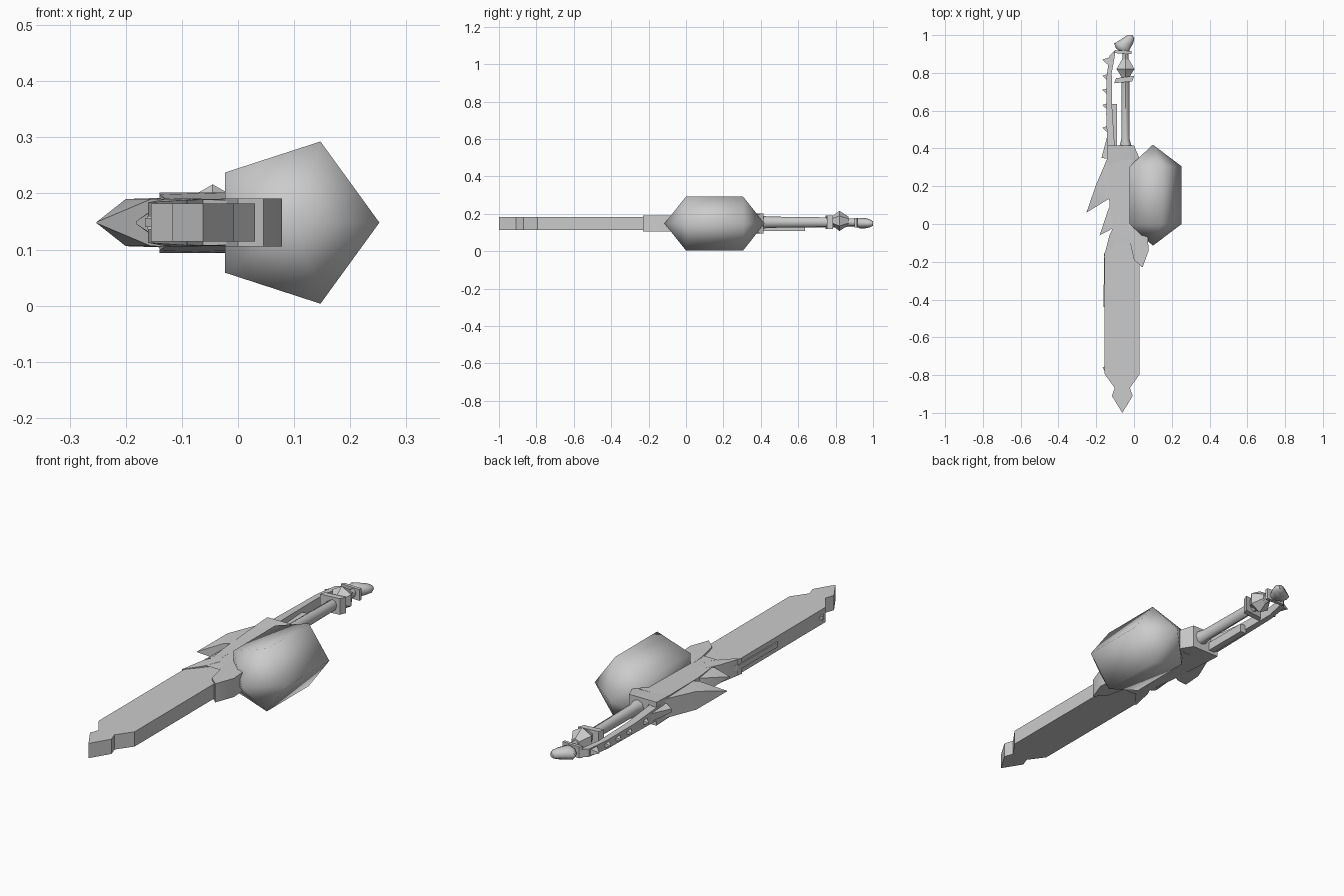
import bpy, bmesh, math

grey = bpy.data.materials.new("light grey")
grey.diffuse_color = (0.6, 0.6, 0.6, 1)
MID = 0.148


def finish(name, bm, angle=35):
    bmesh.ops.recalc_face_normals(bm, faces=bm.faces)
    me = bpy.data.meshes.new(name)
    bm.to_mesh(me)
    bm.free()
    ob = bpy.data.objects.new(name, me)
    bpy.context.collection.objects.link(ob)
    me.materials.append(grey)
    bpy.ops.object.select_all(action='DESELECT')
    ob.select_set(True)
    bpy.context.view_layer.objects.active = ob
    bpy.ops.object.shade_smooth_by_angle(angle=math.radians(angle))
    return ob


def slab(name, outline, half, mid=MID):
    """Flat plate from an (x, y[, own half height]) outline."""
    bm = bmesh.new()
    rows = []
    for s in (-1, 1):
        rows.append([bm.verts.new((p[0], p[1], mid + s * (p[2] if len(p) > 2 else half)))
                     for p in outline])
    n = len(outline)
    caps = [bm.faces.new(r) for r in rows]
    for i in range(n):
        j = (i + 1) % n
        bm.faces.new((rows[0][i], rows[0][j], rows[1][j], rows[1][i]))
    bmesh.ops.triangulate(bm, faces=caps)
    return finish(name, bm)


def spindle(name, rings, sides, angle=50, phase=0.0):
    """Rings along y: (x, y, z, x radius, z radius); zero radius makes a point."""
    bm = bmesh.new()
    loops = []
    for x, y, z, rx, rz in rings:
        if rx == 0:
            loops.append([bm.verts.new((x, y, z))])
        else:
            loops.append([bm.verts.new((x + rx * math.cos(phase + math.tau * k / sides), y,
                                        z + rz * math.sin(phase + math.tau * k / sides)))
                          for k in range(sides)])
    for a, b in zip(loops, loops[1:]):
        for k in range(sides):
            m = (k + 1) % sides
            if len(a) == 1:
                bm.faces.new((a[0], b[k], b[m]))
            elif len(b) == 1:
                bm.faces.new((a[k], a[m], b[0]))
            else:
                bm.faces.new((a[k], a[m], b[m], b[k]))
    for end in (loops[0], loops[-1]):
        if len(end) > 1:
            bm.faces.new(end)
    return finish(name, bm, angle)


# Five-sided side pod with pointed ends
spindle("side_pod", [(0.1, -0.115, MID, 0, 0), (0.1, 0, MID, 0.152, 0.152),
                     (0.1, 0.305, MID, 0.152, 0.152), (0.1, 0.42, MID, 0, 0)], 5, 80)

# Blade with necked arrow tip
slab("blade", [(-0.062, -1.0), (-0.007, -0.91), (-0.022, -0.868), (0.03, -0.795),
               (0.03, -0.14), (-0.062, -0.045), (-0.155, -0.15), (-0.155, -0.795),
               (-0.102, -0.868), (-0.117, -0.91)], 0.034)
# Thin rail and stud on the left blade edge
slab("edge_rail", [(-0.161, -0.44), (-0.15, -0.44), (-0.15, -0.14), (-0.159, -0.16)], 0.012)
slab("edge_stud", [(-0.166, -0.76), (-0.15, -0.79), (-0.15, -0.75)], 0.008)

# Hilt body, back block and side plates
slab("hilt_body", [(-0.14, 0.34, 0.05), (-0.13, 0.1, 0.043), (-0.115, -0.03, 0.042),
                   (-0.09, -0.1, 0.04), (-0.062, -0.05, 0.042), (-0.02, -0.1, 0.04),
                   (0.0, -0.05, 0.042), (0.0, 0.34, 0.05)], 0.045)
slab("back_block", [(-0.14, 0.415, 0.054), (-0.14, 0.32, 0.05), (-0.06, 0.27, 0.045),
                    (0.037, 0.33, 0.045), (0.0, 0.415, 0.054)], 0.05)
slab("right_guard", [(-0.03, 0.0), (-0.025, -0.08), (0.0, -0.19), (0.045, -0.23),
                     (0.078, -0.14), (0.07, -0.04), (0.04, 0.02)], 0.043)

# Swept fins on the left side
slab("large_fin", [(-0.252, 0.06, 0.001), (-0.2, 0.21, 0.042), (-0.14, 0.35, 0.044),
                   (-0.08, 0.3, 0.044), (-0.1, 0.15, 0.043), (-0.155, 0.12, 0.042)], 0.04)
slab("middle_fin", [(-0.182, -0.06, 0.002), (-0.135, 0.08, 0.036), (-0.08, 0.13, 0.043),
                    (-0.08, 0.0, 0.043), (-0.125, -0.03, 0.04)], 0.04)
slab("front_fin", [(-0.16, -0.18, 0.036), (-0.13, -0.06, 0.042), (-0.1, 0.0, 0.043),
                   (-0.065, -0.04, 0.043), (-0.1, -0.11, 0.04)], 0.04)
slab("back_fin", [(-0.172, 0.35, 0.008), (-0.14, 0.47, 0.02), (-0.09, 0.4, 0.04),
                  (-0.11, 0.34, 0.04)], 0.03)

# Grip rod with its faceted bead and flared root
GX, GZ = -0.045, 0.155
spindle("grip_rod", [(GX, 0.38, GZ, 0.04, 0.036), (GX, 0.45, GZ, 0.022, 0.03),
                     (GX, 0.76, GZ, 0.021, 0.026), (GX, 0.93, GZ, 0.014, 0.018)], 8)
spindle("grip_bead", [(GX, 0.765, 0.162, 0.02, 0.02), (GX, 0.79, 0.162, 0.032, 0.03),
                      (GX, 0.82, 0.162, 0.055, 0.054), (GX, 0.87, 0.162, 0.022, 0.022)], 6, 40,
        math.pi / 6)
slab("lower_collar", [(-0.105, 0.745), (-0.01, 0.755), (0.002, 0.785), (-0.03, 0.78),
                      (-0.095, 0.772)], 0.037, GZ)
slab("upper_collar", [(-0.11, 0.905), (-0.012, 0.9), (-0.012, 0.915), (-0.1, 0.92)], 0.026, 0.152)

# Tilted pommel
spindle("pommel", [(-0.045, 0.905, 0.15, 0.015, 0.016), (-0.058, 0.93, 0.15, 0.038, 0.028),
                   (-0.055, 0.955, 0.15, 0.05, 0.028), (-0.03, 0.982, 0.149, 0.032, 0.022),
                   (-0.022, 1.0, 0.148, 0.014, 0.012)], 8, 60)

# Knuckle guard, inner strip and spikes
slab("knuckle_guard", [(-0.14, 0.38, 0.032), (-0.1, 0.38, 0.032), (-0.115, 0.6, 0.022),
                       (-0.118, 0.8, 0.02), (-0.1, 0.9, 0.018), (-0.1, 0.92, 0.018),
                       (-0.13, 0.89, 0.018), (-0.145, 0.78, 0.02), (-0.147, 0.58, 0.022)], 0.02)
slab("inner_strip", [(-0.12, 0.38), (-0.09, 0.38), (-0.09, 0.635), (-0.12, 0.635)], 0.02, 0.128)
for y in (0.5, 0.62, 0.7, 0.775, 0.86):
    slab("guard_spike", [(-0.168, y + 0.01, 0.001), (-0.135, y - 0.02), (-0.13, y + 0.022)], 0.014)
